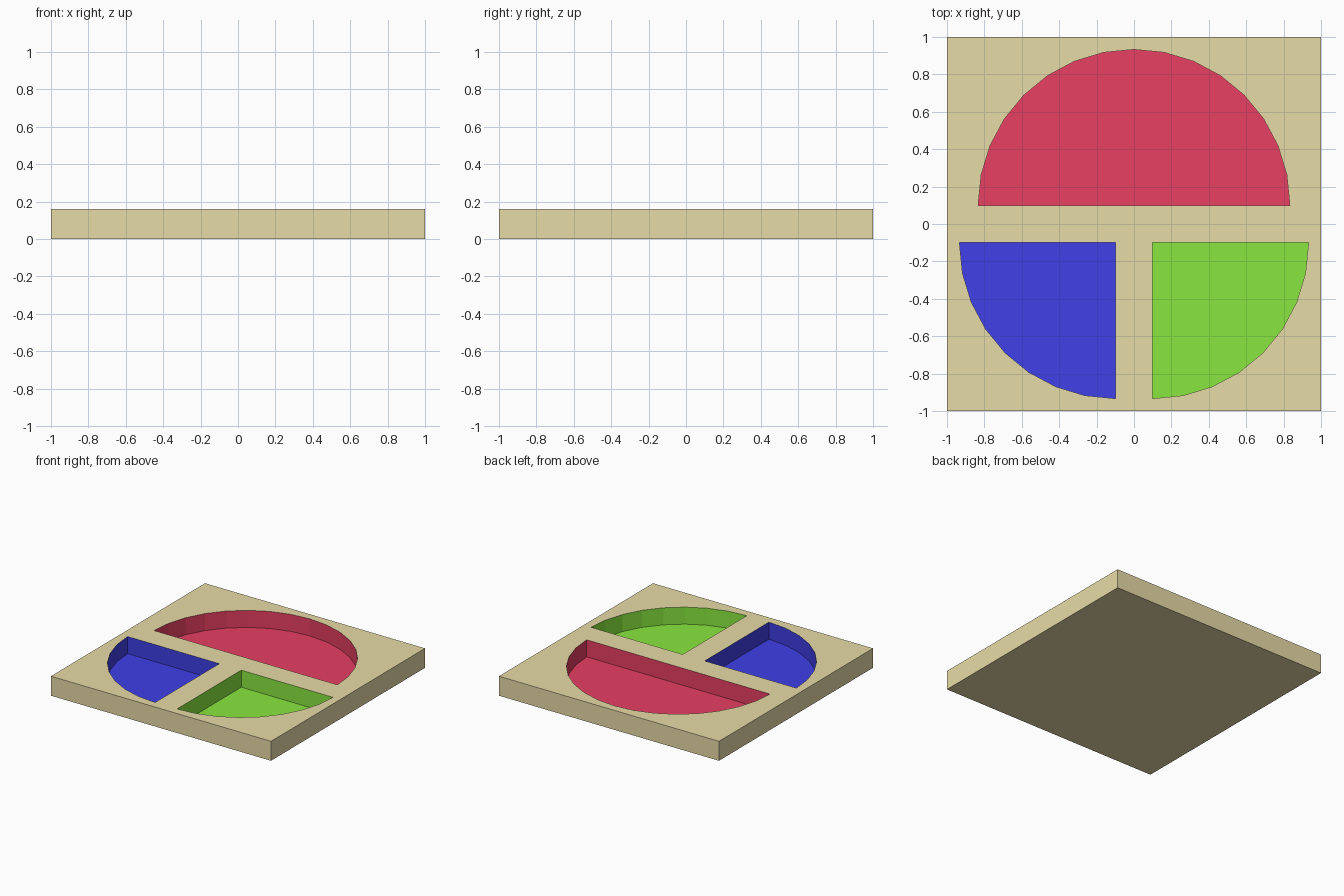
import bpy, bmesh
from math import sin, cos, pi

if "Cube" in bpy.data.objects:
    bpy.data.objects.remove(bpy.data.objects["Cube"])

HEIGHT, FLOOR, RADIUS, GAP = 0.16, 0.02, 0.833, 0.1
STEP = 2 * pi / 32


def material(name, rgb):
    m = bpy.data.materials.new(name)
    m.diffuse_color = (*rgb, 1)
    m.use_nodes = True
    m.node_tree.nodes["Principled BSDF"].inputs["Base Color"].default_value = m.diffuse_color
    return m


def prism(name, outline, z0, z1, mat):
    bm = bmesh.new()
    base = bm.faces.new([bm.verts.new((x, y, z0)) for x, y in outline])
    top = bmesh.ops.extrude_face_region(bm, geom=[base])["geom"]
    verts = [g for g in top if isinstance(g, bmesh.types.BMVert)]
    bmesh.ops.translate(bm, verts=verts, vec=(0, 0, z1 - z0))
    bmesh.ops.recalc_face_normals(bm, faces=bm.faces)
    mesh = bpy.data.meshes.new(name)
    bm.to_mesh(mesh)
    bm.free()
    mesh.materials.append(mat)
    obj = bpy.data.objects.new(name, mesh)
    bpy.context.collection.objects.link(obj)
    return obj


def sector(cx, cy, first, count, with_centre):
    pts = [(cx + RADIUS * cos(i * STEP), cy + RADIUS * sin(i * STEP))
           for i in range(first, first + count + 1)]
    return pts + [(cx, cy)] if with_centre else pts


# Square board
tan = material("tan", (0.8, 0.71, 0.39))
board = prism("sorting_board", [(-1, -1), (1, -1), (1, 1), (-1, 1)], 0, HEIGHT, tan)

# Coloured pockets: a half disc at the back, two quarter discs in front
pockets = [
    ("red", (0.8, 0.05, 0.12), sector(0, GAP, 0, 16, False)),
    ("blue", (0.05, 0.05, 0.8), sector(-GAP, -GAP, 16, 8, True)),
    ("green", (0.25, 0.8, 0.05), sector(GAP, -GAP, 24, 8, True)),
]
bpy.context.view_layer.objects.active = board
for name, rgb, outline in pockets:
    mat = material(name, rgb)
    board.data.materials.append(mat)
    cutter = prism(name + "_pocket_cutter", outline, FLOOR, HEIGHT + 0.1, mat)
    cutter.hide_render = True
    mod = board.modifiers.new(name + "_pocket", "BOOLEAN")
    mod.operation = "DIFFERENCE"
    mod.solver = "EXACT"
    mod.material_mode = "TRANSFER"
    mod.object = cutter
    bpy.ops.object.modifier_apply(modifier=mod.name)
    bpy.data.objects.remove(cutter)
